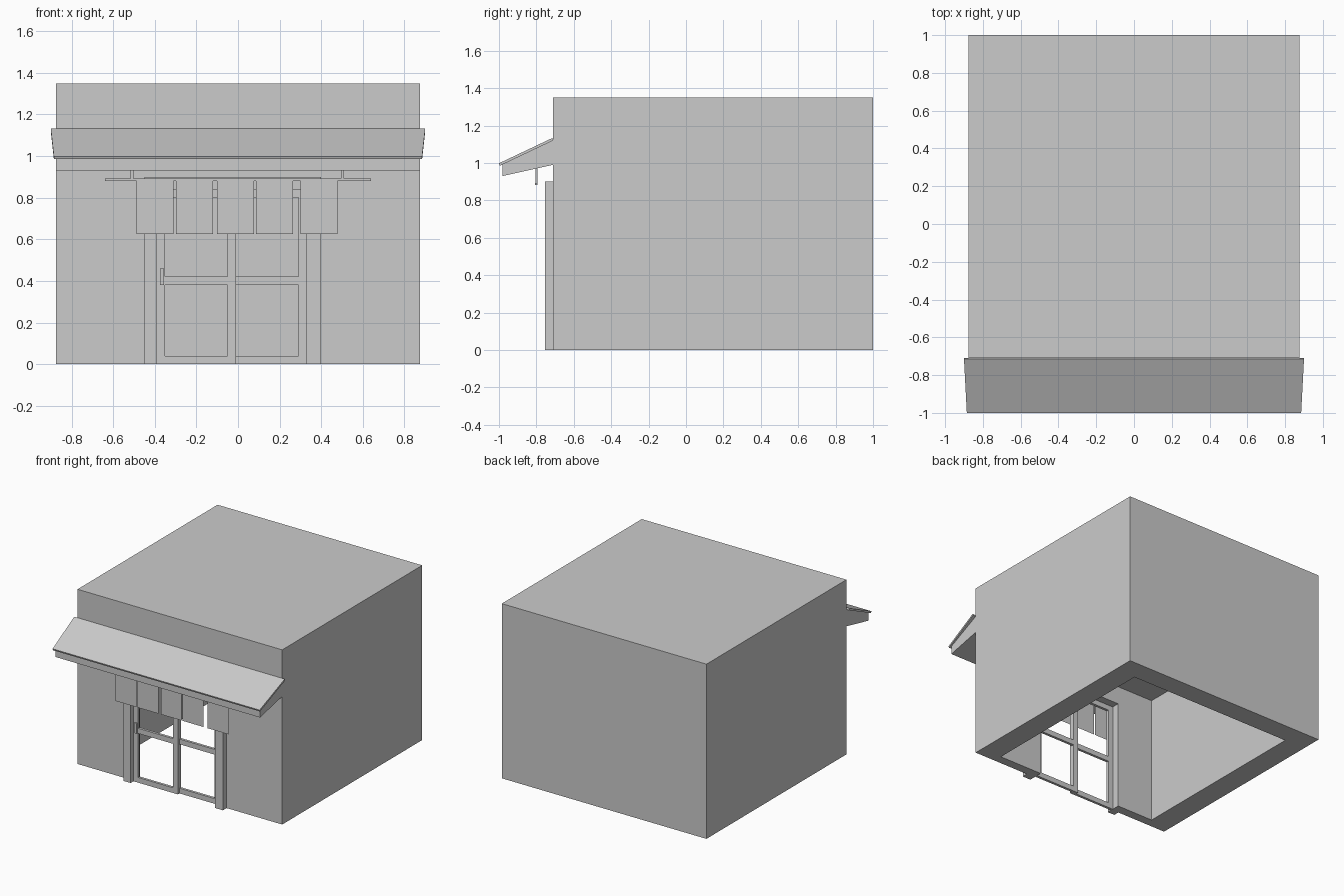
import bpy, bmesh

if "Cube" in bpy.data.objects:
    bpy.data.objects.remove(bpy.data.objects["Cube"])


def make(name, verts, faces):
    me = bpy.data.meshes.new(name)
    me.from_pydata(verts, [], faces)
    bm = bmesh.new()
    bm.from_mesh(me)
    bmesh.ops.recalc_face_normals(bm, faces=bm.faces)
    bm.to_mesh(me)
    bm.free()
    ob = bpy.data.objects.new(name, me)
    bpy.context.collection.objects.link(ob)
    return ob


def prism(name, profile, half_widths):
    """Side profile of (y, z) points spanned across x, with a half width per point."""
    n = len(profile)
    verts = [(s * w, y, z) for s in (-1, 1) for (y, z), w in zip(profile, half_widths)]
    faces = [tuple(range(n)), tuple(range(n, 2 * n))]
    faces += [(i, (i + 1) % n, (i + 1) % n + n, i + n) for i in range(n)]
    return make(name, verts, faces)


def boxes(name, *spans):
    """One object made of boxes given as (x0, x1, y0, y1, z0, z1)."""
    verts, faces = [], []
    for x0, x1, y0, y1, z0, z1 in spans:
        b = len(verts)
        verts += [(x, y, z) for x in (x0, x1) for y in (y0, y1) for z in (z0, z1)]
        faces += [tuple(b + i for i in f) for f in
                  ((0, 1, 3, 2), (4, 6, 7, 5), (0, 4, 5, 1),
                   (2, 3, 7, 6), (0, 2, 6, 4), (1, 5, 7, 3))]
    return make(name, verts, faces)


def cut(target, cutter):
    mod = target.modifiers.new("cut", 'BOOLEAN')
    mod.operation = 'DIFFERENCE'
    mod.solver = 'EXACT'
    mod.object = cutter
    cutter.hide_render = True
    bpy.context.view_layer.objects.active = target
    bpy.ops.object.modifier_apply(modifier=mod.name)
    bpy.data.objects.remove(cutter)


# Shop shell, hollow with an open bottom and a doorway
shell = boxes("building_shell", (-0.875, 0.875, -0.71, 1.0, 0, 1.35))
cut(shell, boxes("room_cutter", (-0.70, 0.70, -0.64, 0.84, -0.2, 0.98)))
cut(shell, boxes("doorway_cutter", (-0.39, 0.33, -0.9, -0.5, -0.2, 0.84)))

# Door frame
boxes("door_frame",
      (-0.45, -0.39, -0.755, -0.69, 0, 0.90),
      (0.33, 0.40, -0.755, -0.69, 0, 0.90),
      (-0.39, 0.33, -0.755, -0.69, 0.84, 0.90))


# Two overlapping sliding doors, each with open upper and lower panes
def door(name, x, y):
    w, d, s = 0.38, 0.02, 0.04
    rails = [(x + s, x + w - s, y, y + d, z, z + s) for z in (0, 0.38, 0.80)]
    boxes(name, (x, x + s, y, y + d, 0, 0.84), (x + w - s, x + w, y, y + d, 0, 0.84), *rails)


door("left_door", -0.39, -0.72)
door("right_door", -0.05, -0.70)
boxes("door_handle", (-0.375, -0.355, -0.73, -0.72, 0.38, 0.46))

# Awning: solid wedge body and a flared sloping roof sheet
prism("awning_body", [(-0.71, 0.99), (-0.98, 0.93), (-0.98, 0.995), (-0.71, 1.122)], [0.875] * 4)
prism("awning_roof", [(-0.71, 1.12), (-0.995, 0.985), (-1.0, 0.998), (-0.715, 1.133)],
      [0.90, 0.885, 0.885, 0.90])

# Curtain rod and its hangers
boxes("curtain_rod", (-0.64, 0.64, -0.806, -0.794, 0.881, 0.893))
for side, x in (("left", -0.51), ("right", 0.503)):
    boxes(side + "_rod_hanger", (x - 0.007, x + 0.007, -0.805, -0.795, 0.89, 0.98))

# Five flat hanging cloth panels
for i, x in enumerate((-0.487, -0.298, -0.10, 0.087, 0.30)):
    make("curtain_panel_%d" % (i + 1),
         [(x, -0.80, 0.625), (x + 0.178, -0.80, 0.625),
          (x + 0.178, -0.80, 0.885), (x, -0.80, 0.885)], [(0, 1, 2, 3)])
